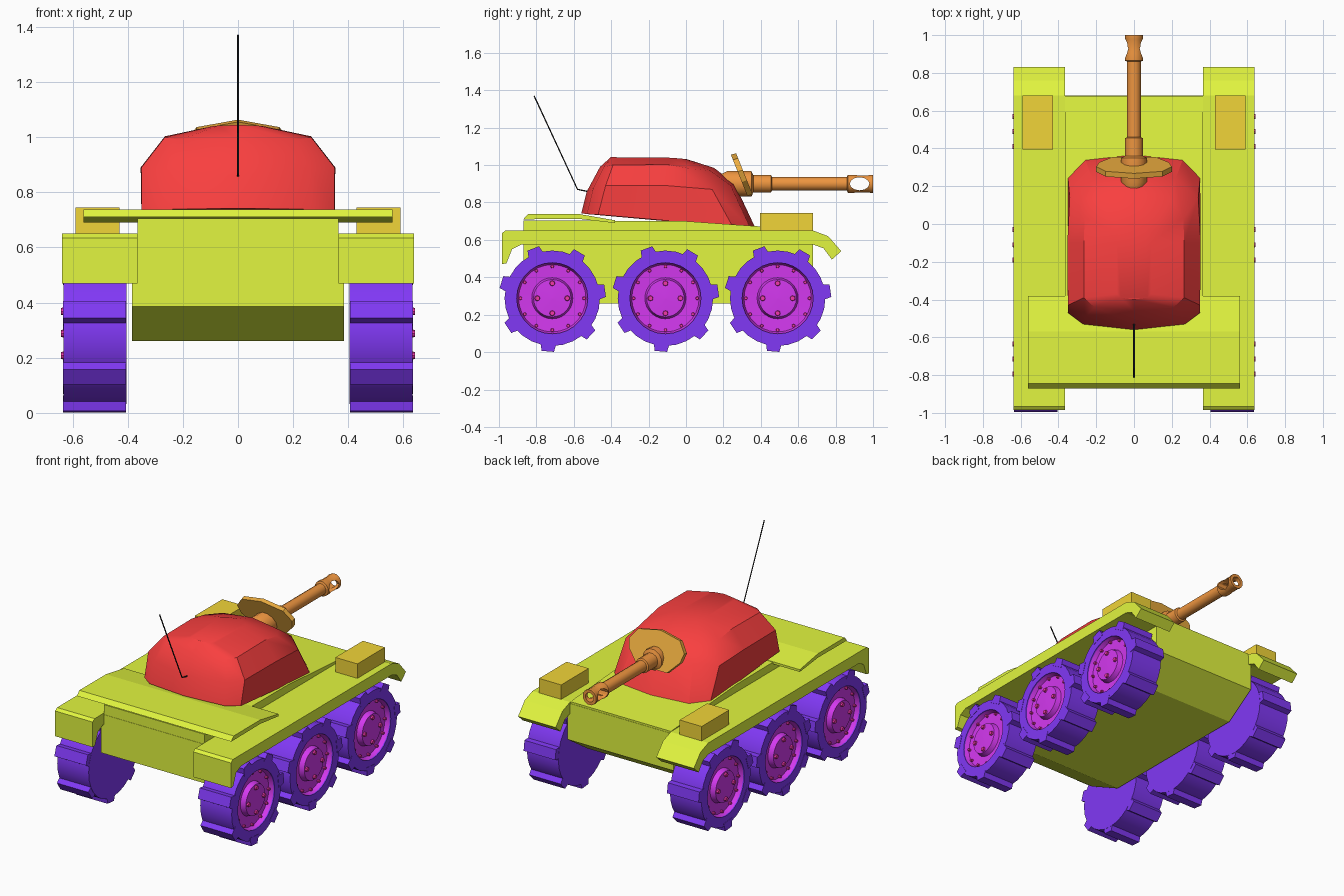
import bpy, bmesh, math
from mathutils import Vector, Matrix

if "Cube" in bpy.data.objects:
    bpy.data.objects.remove(bpy.data.objects["Cube"])


def material(name, rgb):
    m = bpy.data.materials.new(name)
    m.diffuse_color = (*rgb, 1)
    m.use_nodes = True
    m.node_tree.nodes["Principled BSDF"].inputs["Base Color"].default_value = m.diffuse_color
    return m


LIME = material("lime", (0.76, 0.92, 0.05))
GOLD = material("gold", (0.88, 0.66, 0.04))
BLUE = material("blue", (0.22, 0.04, 0.92))
PURPLE = material("purple", (0.66, 0.04, 0.87))
PINK = material("pink", (0.90, 0.04, 0.40))
RED = material("red", (0.95, 0.05, 0.05))
ORANGE = material("orange", (0.85, 0.30, 0.05))
AMBER = material("amber", (0.85, 0.42, 0.05))
BLACK = material("black", (0.02, 0.02, 0.02))


def finish(name, bm, mat, mirror=False, smooth=None):
    bmesh.ops.remove_doubles(bm, verts=bm.verts, dist=1e-5)
    bmesh.ops.recalc_face_normals(bm, faces=bm.faces)
    me = bpy.data.meshes.new(name)
    bm.to_mesh(me)
    bm.free()
    me.materials.append(mat)
    ob = bpy.data.objects.new(name, me)
    bpy.context.collection.objects.link(ob)
    if mirror:
        ob.modifiers.new("mirror", 'MIRROR')
    if smooth:
        bpy.ops.object.select_all(action='DESELECT')
        bpy.context.view_layer.objects.active = ob
        ob.select_set(True)
        bpy.ops.object.shade_smooth_by_angle(angle=math.radians(smooth))
    return ob


def loft(bm, rings, caps=True):
    rows = [[bm.verts.new(p) for p in r] for r in rings]
    n = len(rows[0])
    for a, b in zip(rows, rows[1:]):
        for i in range(n):
            bm.faces.new((a[i], a[(i + 1) % n], b[(i + 1) % n], b[i]))
    if caps:
        bm.faces.new(rows[0])
        bm.faces.new(rows[-1])


def slab(name, profile, x0, x1, mat, mirror=False):
    """Side profile (y, z) extruded from x0 to x1."""
    bm = bmesh.new()
    loft(bm, [[(x, y, z) for y, z in profile] for x in (x0, x1)])
    return finish(name, bm, mat, mirror)


def lathe(bm, profile, sides, axis='X', phase=0.0):
    """Profile (distance along axis, radius) turned round the axis."""
    rings = []
    for d, r in profile:
        ang = [phase + 2 * math.pi * i / sides for i in range(sides)]
        uv = [(r * math.cos(a), r * math.sin(a)) for a in ang]
        rings.append([(d, u, v) if axis == 'X' else (u, d, v) for u, v in uv])
    loft(bm, [[Vector(p) for p in r] for r in rings if abs(Vector(r[0]).length) > 0])


# Hull
slab("hull", [(-0.87, 0.385), (-0.62, 0.26), (0.47, 0.26), (0.68, 0.40),
              (0.68, 0.64), (-0.87, 0.64)], -0.385, 0.385, LIME)
slab("hull_top", [(-0.868, 0.60), (0.678, 0.60), (0.678, 0.652),
                  (0.0, 0.70), (-0.868, 0.705)], -0.365, 0.365, LIME)
slab("rear_deck", [(-0.87, 0.71), (-0.845, 0.738), (-0.57, 0.738), (-0.38, 0.705),
                   (-0.38, 0.69), (-0.57, 0.712)], -0.56, 0.56, LIME)

# Fenders and stowage boxes
slab("fenders", [(-0.985, 0.47), (-0.985, 0.635), (-0.965, 0.65), (0.68, 0.65),
                 (0.76, 0.62), (0.83, 0.54), (0.78, 0.495), (0.735, 0.555),
                 (0.68, 0.575), (-0.88, 0.575), (-0.93, 0.55), (-0.96, 0.475)],
     0.365, 0.638, LIME, True)
slab("stowage_boxes", [(0.395, 0.64), (0.68, 0.64), (0.68, 0.745), (0.395, 0.745)],
     0.43, 0.59, GOLD, True)

# Wheels: tyre with seven lugs, dished rim, bolts
tyre = bmesh.new()
lathe(tyre, [(0.405, 0.001), (0.405, 0.255), (0.633, 0.255), (0.633, 0.19), (0.57, 0.19)], 28)
for i in range(7):
    rot = Matrix.Rotation(math.radians(8) + i * 2 * math.pi / 7, 3, 'X')
    loft(tyre, [[rot @ Vector((x, y, z)) for y, z in
                 ((0.23, -0.045), (0.285, -0.033), (0.285, 0.033), (0.23, 0.045))]
                for x in (0.406, 0.635)])
rim = bmesh.new()
lathe(rim, [(0.57, 0.19), (0.625, 0.19), (0.598, 0.18), (0.595, 0.11),
            (0.628, 0.10), (0.632, 0.001)], 28)
bolts = bmesh.new()
for count, dist, size, x in ((12, 0.17, 0.010, 0.59), (4, 0.08, 0.016, 0.62)):
    for i in range(count):
        a = 2 * math.pi * i / count
        bmesh.ops.create_cone(
            bolts, cap_ends=True, segments=8, radius1=size, radius2=size * 0.8, depth=0.022,
            matrix=Matrix.Translation((x + 0.011, dist * math.cos(a), dist * math.sin(a)))
            @ Matrix.Rotation(math.pi / 2, 4, 'Y'))
parts = [finish("tyres_1", tyre, BLUE, True, 30),
         finish("rims_1", rim, PURPLE, True, 30),
         finish("bolts_1", bolts, PINK, True)]
for ob in parts:
    ob.location = (0, -0.715, 0.288)
    for k, y in ((2, -0.11), (3, 0.49)):
        dup = ob.copy()
        dup.name = ob.name[:-1] + str(k)
        dup.location.y = y
        bpy.context.collection.objects.link(dup)

# Turret: half rings front to back, mirrored into full loops
halves = [
    [(0, 0.375, 0.655), (0.26, 0.345, 0.66), (0.35, 0.25, 0.67), (0.35, -0.10, 0.703),
     (0.35, -0.47, 0.735), (0.27, -0.53, 0.738), (0, -0.56, 0.742)],
    [(0, 0.26, 0.90), (0.22, 0.24, 0.89), (0.34, 0.14, 0.87), (0.353, -0.10, 0.89),
     (0.35, -0.43, 0.89), (0.26, -0.495, 0.88), (0, -0.53, 0.86)],
    [(0, 0.15, 0.985), (0.20, 0.13, 0.97), (0.262, 0.03, 0.98), (0.265, -0.10, 1.003),
     (0.265, -0.39, 1.0), (0.21, -0.44, 0.99), (0, -0.46, 0.99)],
    [(0, 0.0, 1.033), (0.06, -0.01, 1.033), (0.09, -0.04, 1.036), (0.09, -0.10, 1.04),
     (0.09, -0.37, 1.04), (0.07, -0.39, 1.042), (0, -0.40, 1.044)]]
bm = bmesh.new()
loft(bm, [h + [(-x, y, z) for x, y, z in h[-2:0:-1]] for h in halves])
finish("turret", bm, RED, smooth=32)

# Tilted gun shield
half = [(0.0, 1.055), (0.15, 1.028), (0.20, 0.965), (0.185, 0.91), (0.11, 0.835)]
outline = half + [(-x, z) for x, z in half[:0:-1]]
bm = bmesh.new()
loft(bm, [[(x, 0.24 + d + (1.055 - z) * 0.4, z + d * 0.3) for x, z in outline]
          for d in (0.0, 0.028)])
finish("gun_shield", bm, AMBER)

# Gun barrel with flared, bored muzzle
bm = bmesh.new()
lathe(bm, [(0.16, 0.04), (0.22, 0.07), (0.35, 0.07), (0.36, 0.048), (0.455, 0.048),
           (0.46, 0.037), (0.86, 0.037), (0.865, 0.05), (0.90, 0.05), (0.915, 0.047),
           (0.975, 0.047), (0.985, 0.05), (1.0, 0.05), (1.0, 0.03), (0.89, 0.03)],
      12, 'Y', math.pi / 12)
gun = finish("gun", bm, ORANGE, smooth=32)
gun.location.z = 0.90

# Side vents cut through the muzzle
bm = bmesh.new()
lathe(bm, [(-0.1, 0.035), (0.1, 0.035)], 12)
cutter = finish("vent_cutter", bm, ORANGE)
cutter.location = (0, 0.928, 0.90)
cutter.scale = (1, 1.5, 1)
cutter.hide_render = True
cutter.hide_set(True)
cut = gun.modifiers.new("vents", 'BOOLEAN')
cut.operation = 'DIFFERENCE'
cut.object = cutter

# Whip antenna
curve = bpy.data.curves.new("antenna", 'CURVE')
curve.dimensions = '3D'
curve.bevel_depth = 0.004
curve.bevel_resolution = 1
curve.use_fill_caps = True
spline = curve.splines.new('POLY')
spline.points.add(2)
for p, (y, z) in zip(spline.points, ((-0.52, 0.858), (-0.58, 0.87), (-0.812, 1.37))):
    p.co = (0, y, z, 1)
curve.materials.append(BLACK)
bpy.context.collection.objects.link(bpy.data.objects.new("antenna", curve))
